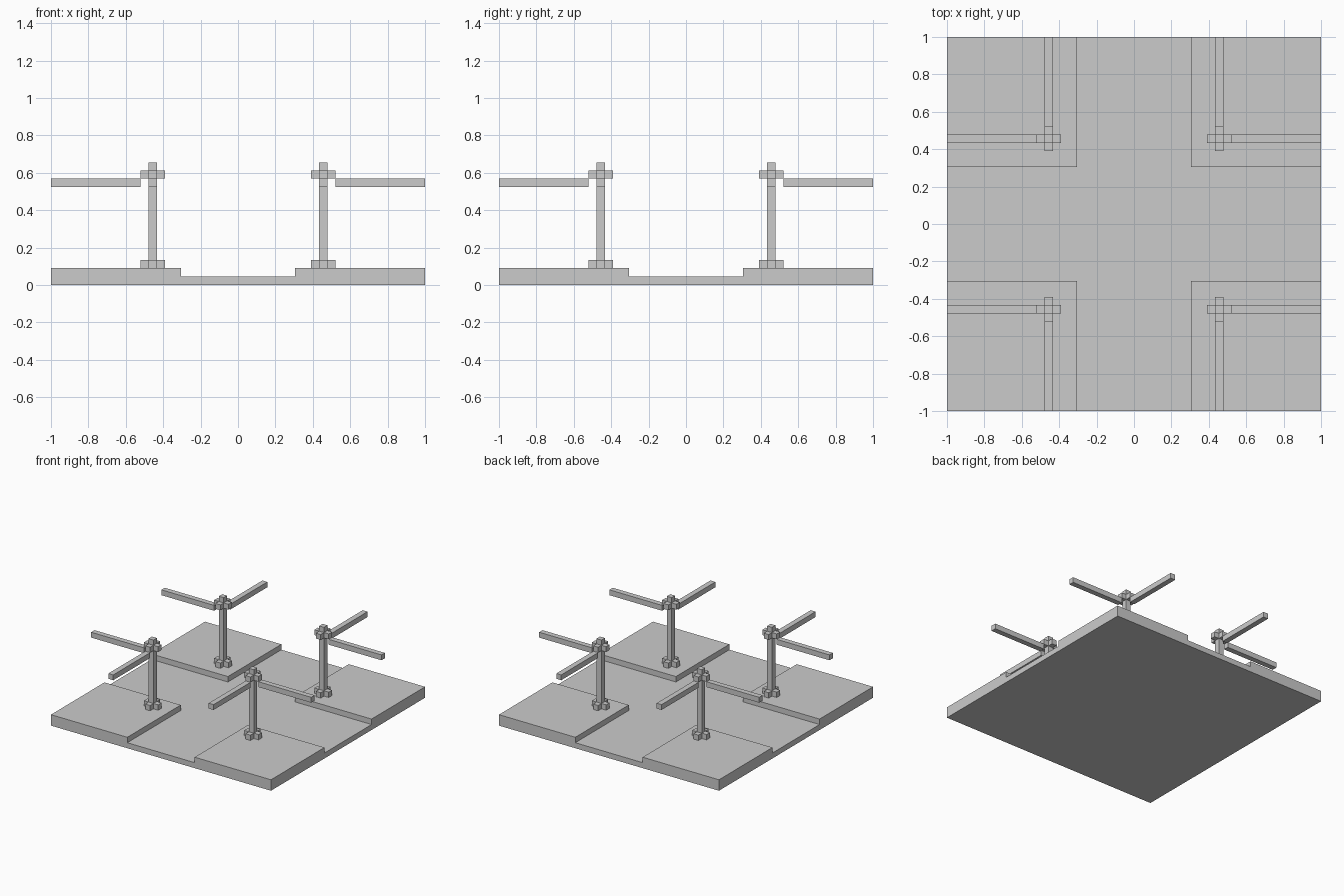
import bpy
import bmesh
from mathutils import Vector

if "Cube" in bpy.data.objects:
    bpy.data.objects.remove(bpy.data.objects["Cube"])


def box(name, lo, hi, mirrored=True):
    """Flat-faced box between two corners, repeated in all four quadrants."""
    lo, hi = Vector(lo), Vector(hi)
    bm = bmesh.new()
    bmesh.ops.create_cube(bm, size=1)
    bmesh.ops.scale(bm, vec=hi - lo, verts=bm.verts)
    bmesh.ops.translate(bm, vec=(lo + hi) / 2, verts=bm.verts)
    mesh = bpy.data.meshes.new(name)
    bm.to_mesh(mesh)
    bm.free()
    obj = bpy.data.objects.new(name, mesh)
    bpy.context.collection.objects.link(obj)
    if mirrored:
        mod = obj.modifiers.new("four_corners", 'MIRROR')
        mod.use_axis = (True, True, False)
        mod.use_mirror_merge = False
    return obj


C = 0.456        # post centre
R = 0.022        # half thickness of bars
W = 0.065        # half length of collar bars
BASE, TOP = 0.045, 0.09

# Ground plate with raised corner slabs (cross-shaped channel between them)
box("base_plate", (-1, -1, 0), (1, 1, BASE), mirrored=False)
box("corner_slab", (0.306, 0.306, BASE), (1, 1, TOP))

# Posts
box("post", (C - R, C - R, TOP), (C + R, C + R, 0.655))

# Cross-shaped collars: four stubs around the foot and the head of each post
for part, z in (("foot", TOP), ("head", 0.568)):
    for s, side in ((-1, "inner"), (1, "outer")):
        a, b = sorted((C + s * R, C + s * W))
        box(f"{part}_stub_x_{side}", (a, C - R, z), (b, C + R, z + 2 * R))
        box(f"{part}_stub_y_{side}", (C - R, a, z), (C + R, b, z + 2 * R))

# Rails running from each post head out to the plate edges
box("rail_x", (C + W, C - R, 0.524), (1, C + R, 0.568))
box("rail_y", (C - R, C + W, 0.524), (C + R, 1, 0.568))
